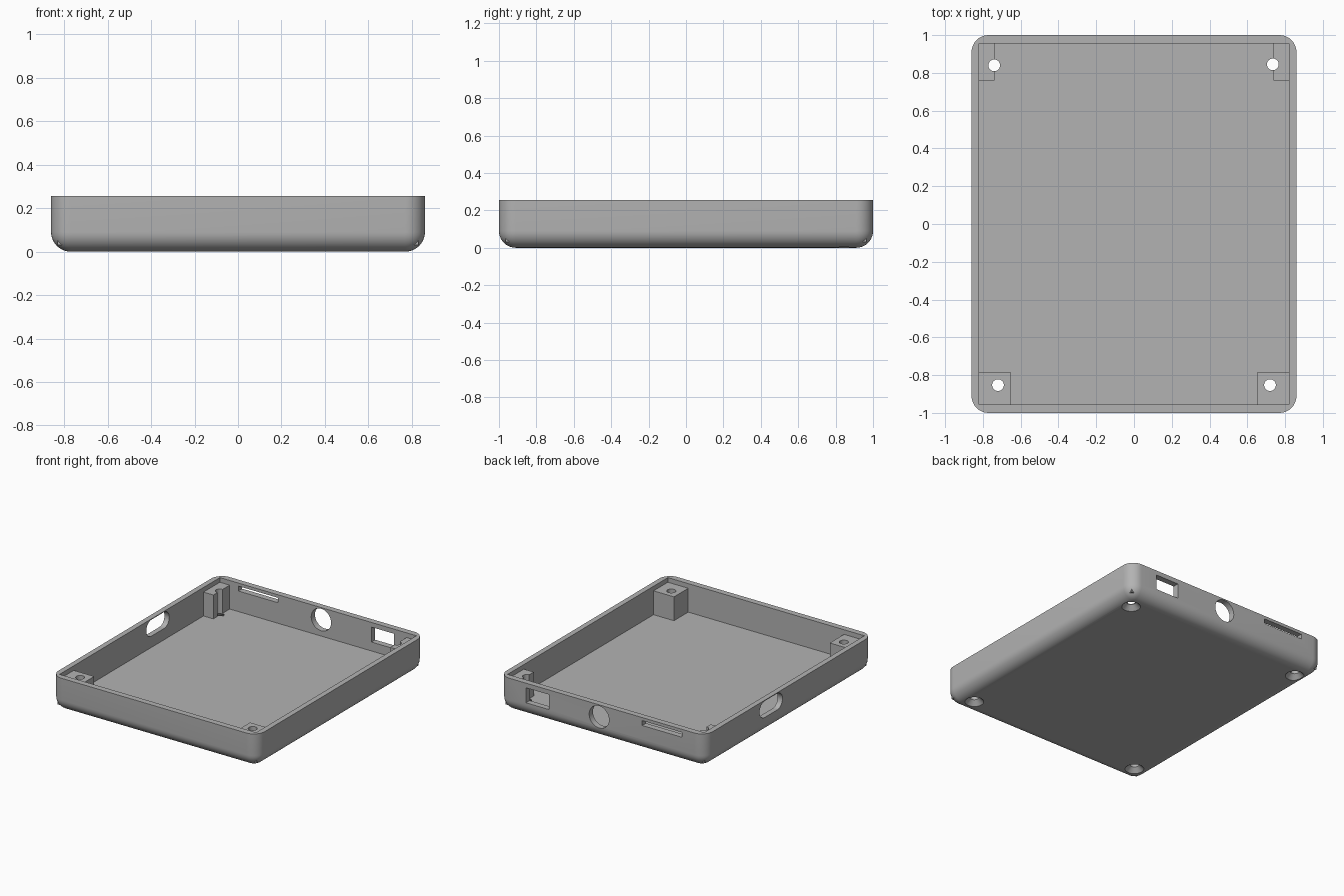
import bpy, bmesh, math
from mathutils import Matrix, Vector

if "Cube" in bpy.data.objects:
    bpy.data.objects.remove(bpy.data.objects["Cube"])

grey = bpy.data.materials.new("plain grey")
grey.use_nodes = True
grey.diffuse_color = (0.45, 0.45, 0.45, 1)
grey.node_tree.nodes["Principled BSDF"].inputs["Base Color"].default_value = grey.diffuse_color

HX, HY, TOP = 0.86, 1.0, 0.255      # outer half sizes and height
IX, IY, FLOOR = 0.82, 0.955, 0.04   # cavity half sizes and floor level
ROUND = 0.09


def finish(name, bm, cutter=False):
    bmesh.ops.recalc_face_normals(bm, faces=bm.faces)
    mesh = bpy.data.meshes.new(name)
    bm.to_mesh(mesh)
    bm.free()
    mesh.materials.append(grey)
    ob = bpy.data.objects.new(name, mesh)
    bpy.context.scene.collection.objects.link(ob)
    if cutter:
        ob.hide_render = True
        ob.display_type = 'WIRE'
    return ob


def box(name, low, high, cutter=False):
    low, high = Vector(low), Vector(high)
    bm = bmesh.new()
    bmesh.ops.create_cube(bm, size=1)
    for v in bm.verts:
        v.co = (low + high) / 2 + v.co * (high - low)
    return finish(name, bm, cutter)


def rod(name, centre, r1, r2, length, axis='Z'):
    bm = bmesh.new()
    turn = {'X': Matrix.Rotation(math.pi / 2, 4, 'Y'),
            'Y': Matrix.Rotation(math.pi / 2, 4, 'X'), 'Z': Matrix()}[axis]
    bmesh.ops.create_cone(bm, cap_ends=True, segments=48, radius1=r1, radius2=r2,
                          depth=length, matrix=Matrix.Translation(centre) @ turn)
    return finish(name, bm, True)


def combine(target, other, operation):
    mod = target.modifiers.new(other.name, 'BOOLEAN')
    mod.operation, mod.solver, mod.object = operation, 'EXACT', other
    bpy.context.view_layer.objects.active = target
    bpy.ops.object.modifier_apply(modifier=mod.name)
    bpy.data.objects.remove(other)


# Outer shell: rounded upright corners and rounded underside edge
bm = bmesh.new()
bmesh.ops.create_cube(bm, size=1)
for v in bm.verts:
    v.co = (v.co.x * 2 * HX, v.co.y * 2 * HY, (v.co.z + 0.5) * TOP)
edges = [e for e in bm.edges if any(v.co.z < 0.01 for v in e.verts)]
bmesh.ops.bevel(bm, geom=edges, offset=ROUND, segments=10, profile=0.5, affect='EDGES')
case = finish("case_tray", bm)

# Open cavity
combine(case, box("cavity", (-IX, -IY, FLOOR), (IX, IY, 0.5), True), 'DIFFERENCE')

# Screw posts in the corners, slightly sunk into walls and floor
for side in (-1, 1):
    for label, inner, ya, yb in (("front", 0.65, -IY - 0.01, -0.785),
                                 ("back", 0.738, 0.76, IY + 0.01)):
        xs = sorted((side * inner, side * (IX + 0.01)))
        combine(case, box(label + "_post", (xs[0], ya, FLOOR - 0.01), (xs[1], yb, 0.22)), 'UNION')

# Screw holes with countersinks underneath
for x, y in ((-0.74, 0.84), (0.735, 0.845), (-0.72, -0.853), (0.72, -0.853)):
    combine(case, rod("screw_hole", (x, y, 0.2), 0.031, 0.031, 0.6), 'DIFFERENCE')
    combine(case, rod("countersink", (x, y, 0.01), 0.08, 0.03, 0.05), 'DIFFERENCE')

# Back wall openings: narrow slot, round port, rectangular port
combine(case, box("slot", (-0.665, 0.9, 0.195), (-0.335, 1.1, 0.232), True), 'DIFFERENCE')
combine(case, rod("round_port", (0.025, 1, 0.163), 0.083, 0.083, 0.2, 'Y'), 'DIFFERENCE')
combine(case, box("square_port", (0.445, 0.9, 0.107), (0.635, 1.1, 0.22), True), 'DIFFERENCE')

# Side wall opening: pill shape from two rods and a box
R, PY, PZ = 0.062, 0.215, 0.187
for dy in (-0.075, 0.075):
    combine(case, rod("pill_end", (-HX, PY + dy, PZ), R, R, 0.2, 'X'), 'DIFFERENCE')
combine(case, box("pill_middle", (-0.96, PY - 0.075, PZ - R), (-0.76, PY + 0.075, PZ + R), True),
        'DIFFERENCE')

# Smooth the rounded faces, keep the edges sharp
bpy.ops.object.select_all(action='DESELECT')
case.select_set(True)
bpy.context.view_layer.objects.active = case
bpy.ops.object.shade_smooth_by_angle(angle=math.radians(30))
